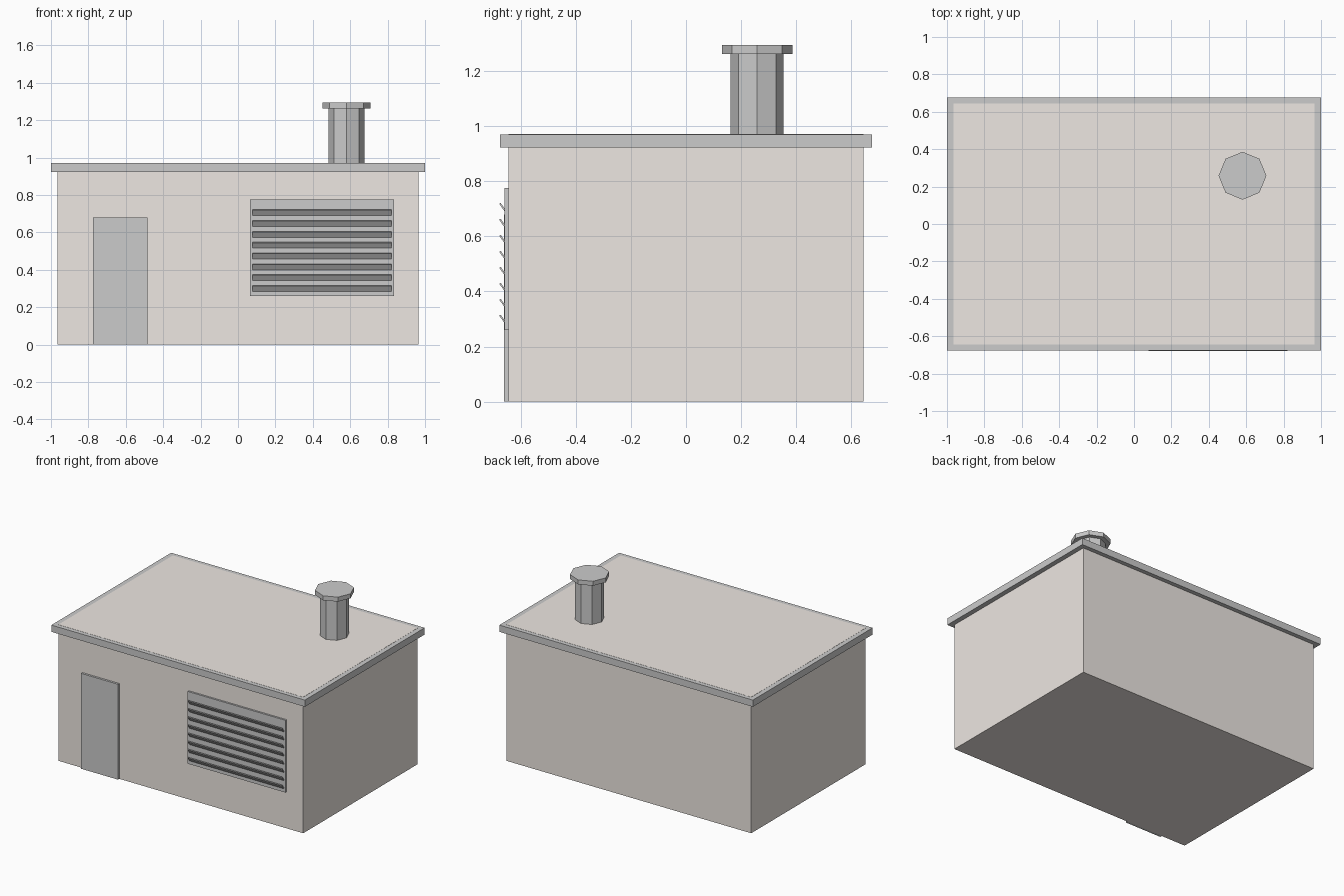
import bpy, math

if "Cube" in bpy.data.objects:
    bpy.data.objects.remove(bpy.data.objects["Cube"])


def material(name, rgb):
    m = bpy.data.materials.new(name)
    m.diffuse_color = (*rgb, 1)
    m.use_nodes = True
    m.node_tree.nodes["Principled BSDF"].inputs["Base Color"].default_value = m.diffuse_color
    return m


def box(name, x, y, z, mat=None, tilt=0):
    """Box spanning the given (min, max) ranges, optionally tilted about x."""
    spans = (x, y, z)
    bpy.ops.mesh.primitive_cube_add(size=1, location=[(a + b) / 2 for a, b in spans])
    ob = bpy.context.object
    ob.name = name
    ob.scale = [b - a for a, b in spans]
    bpy.ops.object.transform_apply(location=False, rotation=False, scale=True)
    ob.rotation_euler.x = tilt
    if mat:
        ob.data.materials.append(mat)
    return ob


def octagon(name, x, y, radius, z0, z1):
    bpy.ops.mesh.primitive_cylinder_add(vertices=8, radius=radius, depth=z1 - z0,
                                        location=(x, y, (z0 + z1) / 2))
    bpy.context.object.name = name


wall_mat = material("warm_plaster", (0.85, 0.80, 0.76))
trim_mat = material("dark_grey", (0.57, 0.57, 0.57))

# Building body, rising through the roof trim to form the flat roof
box("walls", (-0.966, 0.966), (-0.645, 0.645), (0, 0.971), wall_mat)
box("roof_trim", (-1, 1), (-0.675, 0.675), (0.922, 0.97), trim_mat)

# Door
box("door", (-0.775, -0.485), (-0.66, -0.64), (0, 0.68))

# Ventilation louvre: backing panel and eight tilted slats
box("vent_panel", (0.064, 0.834), (-0.658, -0.64), (0.26, 0.775))
for i in range(8):
    z = 0.297 + i * 0.058
    box(f"vent_slat_{i + 1}", (0.078, 0.822), (-0.6845, -0.6425),
        (z - 0.003, z + 0.003), trim_mat, -math.radians(55))

# Chimney pipe and cap
octagon("chimney_pipe", 0.58, 0.258, 0.096, 0.97, 1.263)
octagon("chimney_cap", 0.58, 0.258, 0.128, 1.262, 1.294)
